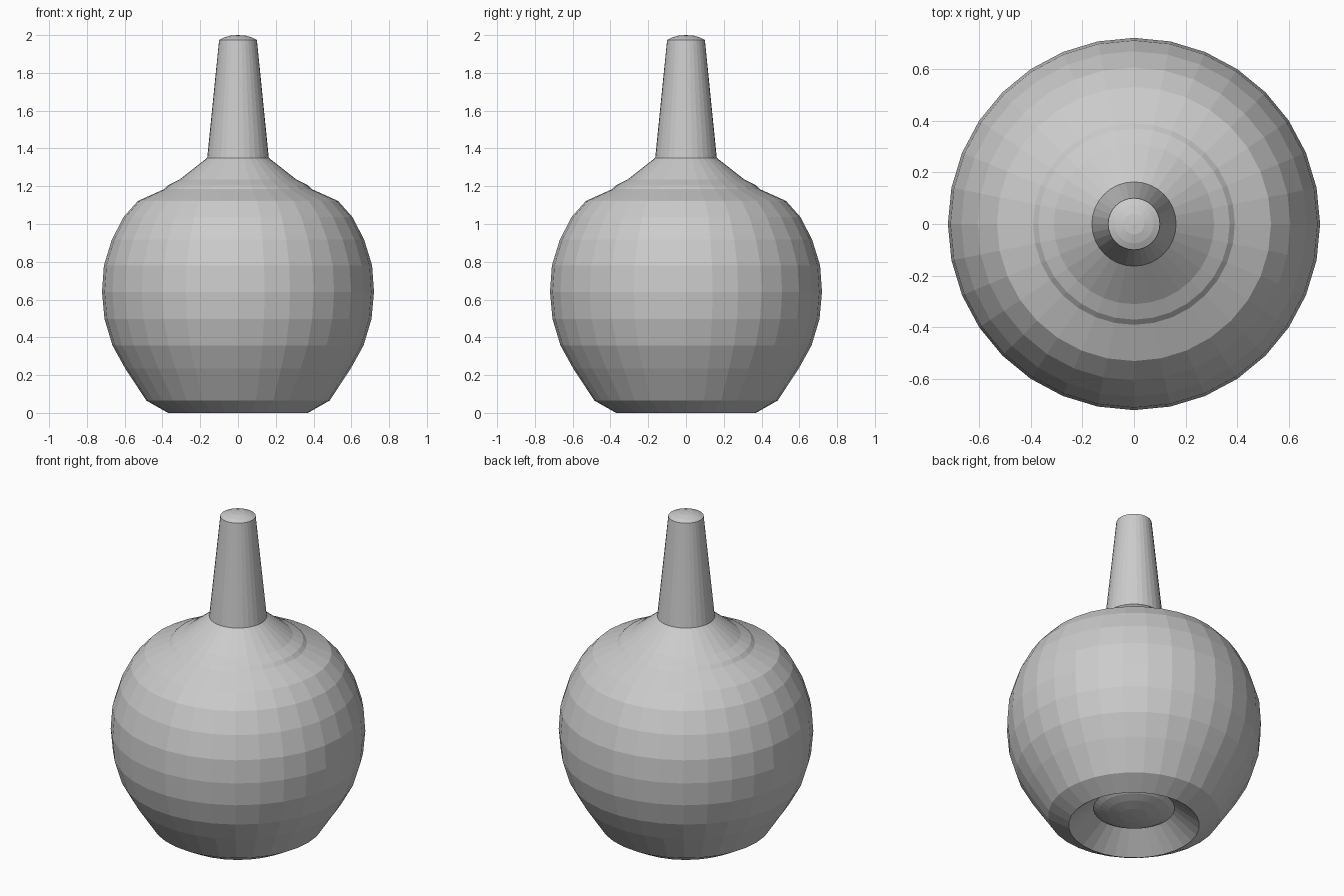
import bpy, bmesh, math

if "Cube" in bpy.data.objects:
    bpy.data.objects.remove(bpy.data.objects["Cube"])

SIDES = 32

grey = bpy.data.materials.new("plain_grey")
grey.diffuse_color = (0.6, 0.6, 0.6, 1)
grey.use_nodes = True
grey.node_tree.nodes["Principled BSDF"].inputs["Base Color"].default_value = grey.diffuse_color


def lathe(name, profile, rot=0.0):
    """Revolve (radius, z) points about z; radius 0 becomes a single pole."""
    bm = bmesh.new()
    rings = []
    for r, z in profile:
        n = 1 if r == 0 else SIDES
        rings.append([bm.verts.new((r * math.cos(2 * math.pi * i / SIDES + rot),
                                    r * math.sin(2 * math.pi * i / SIDES + rot), z))
                      for i in range(n)])
    for a, b in zip(rings, rings[1:]):
        for i in range(SIDES):
            j = (i + 1) % SIDES
            quad = [a[i % len(a)], a[j % len(a)], b[j % len(b)], b[i % len(b)]]
            bm.faces.new(list(dict.fromkeys(quad)))
    bmesh.ops.recalc_face_normals(bm, faces=bm.faces)
    mesh = bpy.data.meshes.new(name)
    bm.to_mesh(mesh)
    bm.free()
    mesh.materials.append(grey)
    obj = bpy.data.objects.new(name, mesh)
    bpy.context.collection.objects.link(obj)
    return obj


# round body: domed underside, recessed foot, belly, stepped shoulder
lathe("body", [
    (0, 0.055), (0.08, 0.06), (0.15, 0.075), (0.20, 0.092), (0.23, 0.11),
    (0.37, 0.0), (0.485, 0.065), (0.597, 0.235), (0.665, 0.358),
    (0.707, 0.498), (0.72, 0.64), (0.71, 0.78), (0.668, 0.917),
    (0.605, 1.038), (0.53, 1.122), (0.39, 1.185), (0.37, 1.205),
    (0.31, 1.235), (0.163, 1.35), (0, 1.35)])

# tapered neck with a low domed tip
lathe("neck", [
    (0, 1.34), (0.163, 1.35), (0.10, 1.975), (0.075, 1.987),
    (0.04, 1.997), (0, 2.0)])
